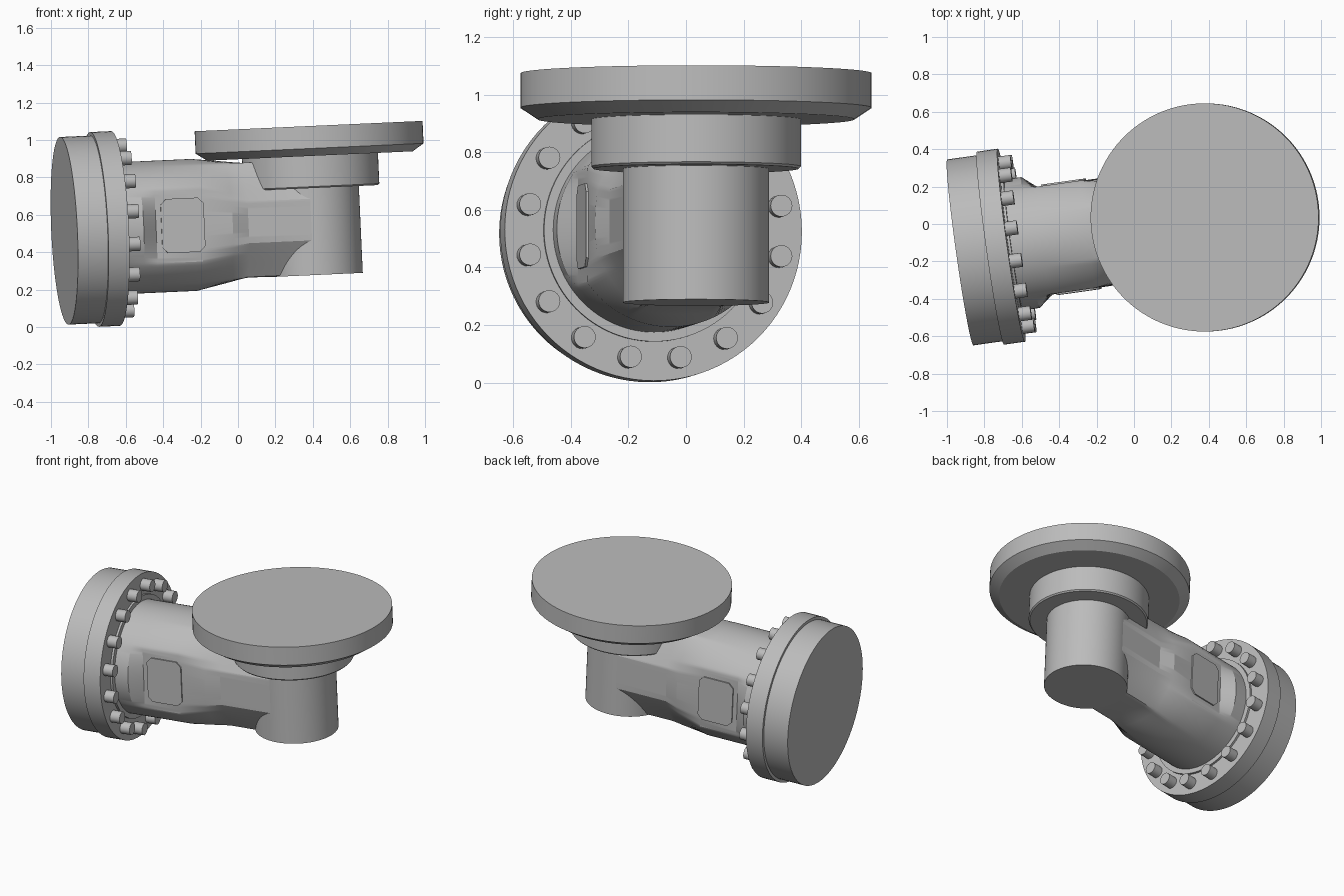
import bpy, bmesh
from math import sin, cos, tan, radians, pi, hypot
from mathutils import Matrix, Vector

if "Cube" in bpy.data.objects:
    bpy.data.objects.remove(bpy.data.objects["Cube"], do_unlink=True)

grey = bpy.data.materials.new("plain_grey")
grey.use_nodes = True
grey.diffuse_color = (0.5, 0.5, 0.5, 1)
grey.node_tree.nodes["Principled BSDF"].inputs["Base Color"].default_value = (0.5, 0.5, 0.5, 1)

# Frame: origin where the arm axis meets the upright axis, x along the arm
FRAME = (Matrix.Translation((0.40, 0.035, 0.575))
         @ Matrix.Rotation(radians(-2.6), 4, 'Y') @ Matrix.Rotation(radians(8), 4, 'Z'))
# Arm frame: origin at the outer face of the mounting flange
ARM = FRAME @ Matrix.Translation((-1.343, 0, 0))
ALONG_X = Matrix.Rotation(pi / 2, 4, 'Y')


def loft(name, rings, matrix):
    """Skin a list of equal-length point rings and cap both ends."""
    bm = bmesh.new()
    loops = [[bm.verts.new(p) for p in ring] for ring in rings]
    n = len(loops[0])
    for a, b in zip(loops, loops[1:]):
        for i in range(n):
            j = (i + 1) % n
            bm.faces.new((a[i], a[j], b[j], b[i]))
    bm.faces.new(loops[0])
    bm.faces.new(loops[-1])
    bmesh.ops.recalc_face_normals(bm, faces=bm.faces)
    mesh = bpy.data.meshes.new(name)
    bm.to_mesh(mesh)
    bm.free()
    mesh.materials.append(grey)
    obj = bpy.data.objects.new(name, mesh)
    bpy.context.collection.objects.link(obj)
    obj.matrix_world = matrix
    bpy.ops.object.select_all(action='DESELECT')
    obj.select_set(True)
    bpy.context.view_layer.objects.active = obj
    bpy.ops.object.shade_smooth_by_angle(angle=radians(20))
    return obj


def turned(name, profile, matrix, sides=96):
    """Solid of revolution from (radius, height) pairs."""
    loft(name, [[(r * cos(2 * pi * i / sides), r * sin(2 * pi * i / sides), h)
                 for i in range(sides)] for r, h in profile], matrix)


# Mounting flange, its bolted ring and the collar
turned("mounting_flange", [(0.502, 0), (0.502, 0.17)], ARM @ ALONG_X)
turned("bolt_ring", [(0.521, 0.163), (0.521, 0.276)], ARM @ ALONG_X)
turned("collar", [(0.385, 0.27), (0.385, 0.29)], ARM @ ALONG_X)

# Bolts
for k in range(16):
    a = radians(11.25 + 22.5 * k)
    spot = Matrix.Translation((0.27, 0.449 * sin(a), 0.449 * cos(a)))
    turned(f"bolt_{k + 1}", [(0.038, 0), (0.038, 0.071)], ARM @ spot @ ALONG_X, 24)

# Housing: round barrel with flattened sides, tapering into a chamfered arm
SIDES, BARREL, FLAT = 180, 0.353, 0.29
right_half = [(0.14, -0.295), (0.25, -0.111), (0.25, 0.111), (0.147, 0.32)]
outline = [Vector(p) for p in right_half] + [Vector((-y, z)) for y, z in reversed(right_half)]


def arm_point(direction):
    """Where a ray from the axis crosses the arm outline."""
    for p, q in zip(outline, outline[1:] + outline[:1]):
        edge = q - p
        det = direction.cross(edge)
        if abs(det) < 1e-9:
            continue
        t = p.cross(edge) / det
        u = p.cross(direction) / det
        if t > 0 and -1e-6 <= u <= 1 + 1e-6:
            return direction * t
    return direction * BARREL


def housing_ring(s, blend, flat):
    ring = []
    for i in range(SIDES):
        d = Vector((cos(2 * pi * i / SIDES), sin(2 * pi * i / SIDES)))
        p = (d * BARREL).lerp(arm_point(d), blend)
        y = max(-flat, min(flat, p.x))
        ring.append((s, y, p.y))
    return ring


loft("housing", [housing_ring(0.26, 0, 1), housing_ring(0.38, 0, 1),
                 housing_ring(0.455, 0, FLAT), housing_ring(0.70, 0, FLAT),
                 housing_ring(0.87, 0.63, FLAT), housing_ring(0.96, 1, FLAT),
                 housing_ring(1.343, 1, FLAT)], ARM)

# Access covers on both flat sides
w, h, c = 0.116, 0.145, 0.03
cover = [(w, h - c), (w - c, h), (c - w, h), (-w, h - c),
         (-w, c - h), (c - w, -h), (w - c, -h), (w, c - h)]
for side, name in ((1, "left_cover"), (-1, "right_cover")):
    loft(name, [[(0.60 + x, side * y, z) for x, z in cover]
                for y in (FLAT - 0.01, FLAT + 0.008)], ARM)

# Small plug on top of the taper
turned("top_plug", [(0.02, 0.27), (0.02, 0.335)], ARM @ Matrix.Translation((0.83, 0, 0)), 24)

# Upright cylinder, its shoulder and the round top plate
turned("upright", [(0.254, -0.297), (0.254, 0.3)], FRAME)
turned("shoulder", [(0.356, 0.168), (0.364, 0.176), (0.364, 0.36)], FRAME)
turned("top_plate", [(0.55, 0.34), (0.61, 0.38), (0.61, 0.50)], FRAME, 128)
